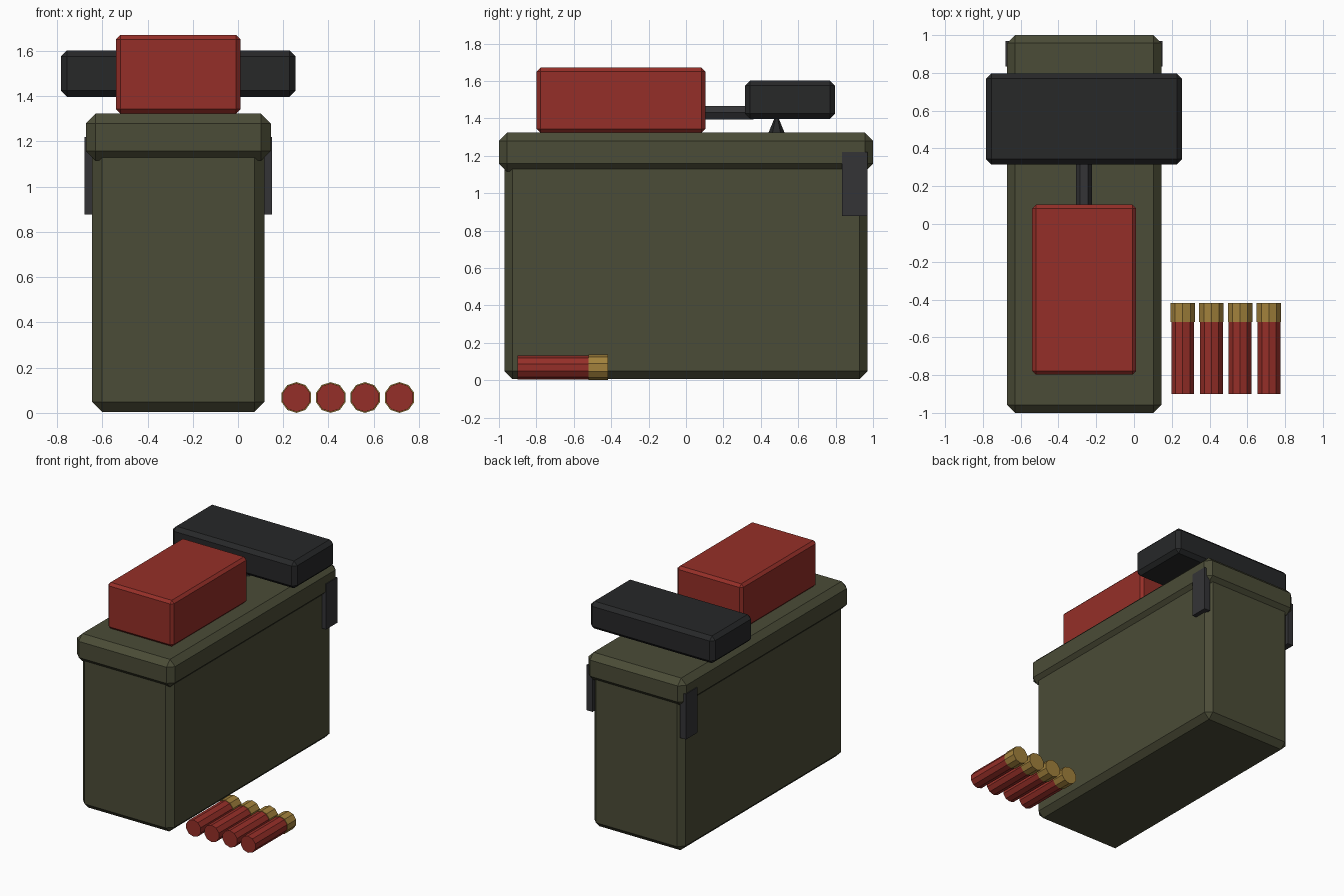
import bpy
import math

if "Cube" in bpy.data.objects:
    bpy.data.objects.remove(bpy.data.objects["Cube"])


def material(name, rgb):
    m = bpy.data.materials.new(name)
    m.diffuse_color = (*rgb, 1)
    m.use_nodes = True
    m.node_tree.nodes["Principled BSDF"].inputs["Base Color"].default_value = m.diffuse_color
    return m


OLIVE = material("olive", (0.07, 0.072, 0.038))
RED = material("red", (0.30, 0.028, 0.021))
BLACK = material("black", (0.02, 0.021, 0.022))
STEEL = material("dark_steel", (0.034, 0.034, 0.037))
BRASS = material("brass", (0.36, 0.22, 0.045))


def box(name, x, y, z, mat, bevel=0):
    """Box spanning the given (min, max) ranges, with chamfered edges."""
    bpy.ops.mesh.primitive_cube_add(size=1, location=[sum(r) / 2 for r in (x, y, z)])
    ob = bpy.context.object
    ob.name = name
    ob.scale = [r[1] - r[0] for r in (x, y, z)]
    bpy.ops.object.transform_apply(location=False, rotation=False, scale=True)
    ob.data.materials.append(mat)
    if bevel:
        mod = ob.modifiers.new("chamfer", 'BEVEL')
        mod.width = bevel
        mod.segments = 1
    return ob


def rod(name, x, z, y0, y1, radius, sides, mat, roll=0):
    """Cylinder lying along y."""
    bpy.ops.mesh.primitive_cylinder_add(
        vertices=sides, radius=radius, depth=y1 - y0,
        location=(x, (y0 + y1) / 2, z), rotation=(math.pi / 2, roll, 0))
    ob = bpy.context.object
    ob.name = name
    ob.data.materials.append(mat)
    return ob


CX = -0.264  # centre line of the crate

# Crate body and overlapping lid
box("crate_body", (CX - 0.381, CX + 0.381), (-0.97, 0.97), (0.005, 1.25), OLIVE, 0.043)
box("crate_lid", (CX - 0.409, CX + 0.409), (-1.0, 1.0), (1.115, 1.323), OLIVE, 0.043)

# Side latches
for side, label in ((-1, "left"), (1, "right")):
    xs = sorted((CX + side * 0.365, CX + side * 0.415))
    box("latch_" + label, xs, (0.835, 0.97), (0.877, 1.22), STEEL)

# Red pack, connecting rod and black crossbar on the lid
box("red_pack", (CX - 0.275, CX + 0.275), (-0.798, 0.103), (1.323, 1.671), RED, 0.02)
box("black_crossbar", (CX - 0.519, CX + 0.519), (0.315, 0.797), (1.397, 1.603), BLACK, 0.028)
rod("connecting_rod", CX, 1.43, 0.05, 0.36, 0.042, 6, STEEL, math.pi / 6)

# Small pointed support below the crossbar
bpy.ops.mesh.primitive_cone_add(vertices=6, radius1=0.045, depth=0.11,
                                location=(CX, 0.484, 1.373))
support = bpy.context.object
support.name = "crossbar_support"
support.data.materials.append(BLACK)

# Row of cartridges beside the crate
for i in range(4):
    x = 0.258 + i * 0.152
    rod(f"cartridge_case_{i + 1}", x, 0.068, -0.90, -0.515, 0.0635, 10, RED)
    rod(f"cartridge_head_{i + 1}", x, 0.068, -0.52, -0.418, 0.068, 10, BRASS)
